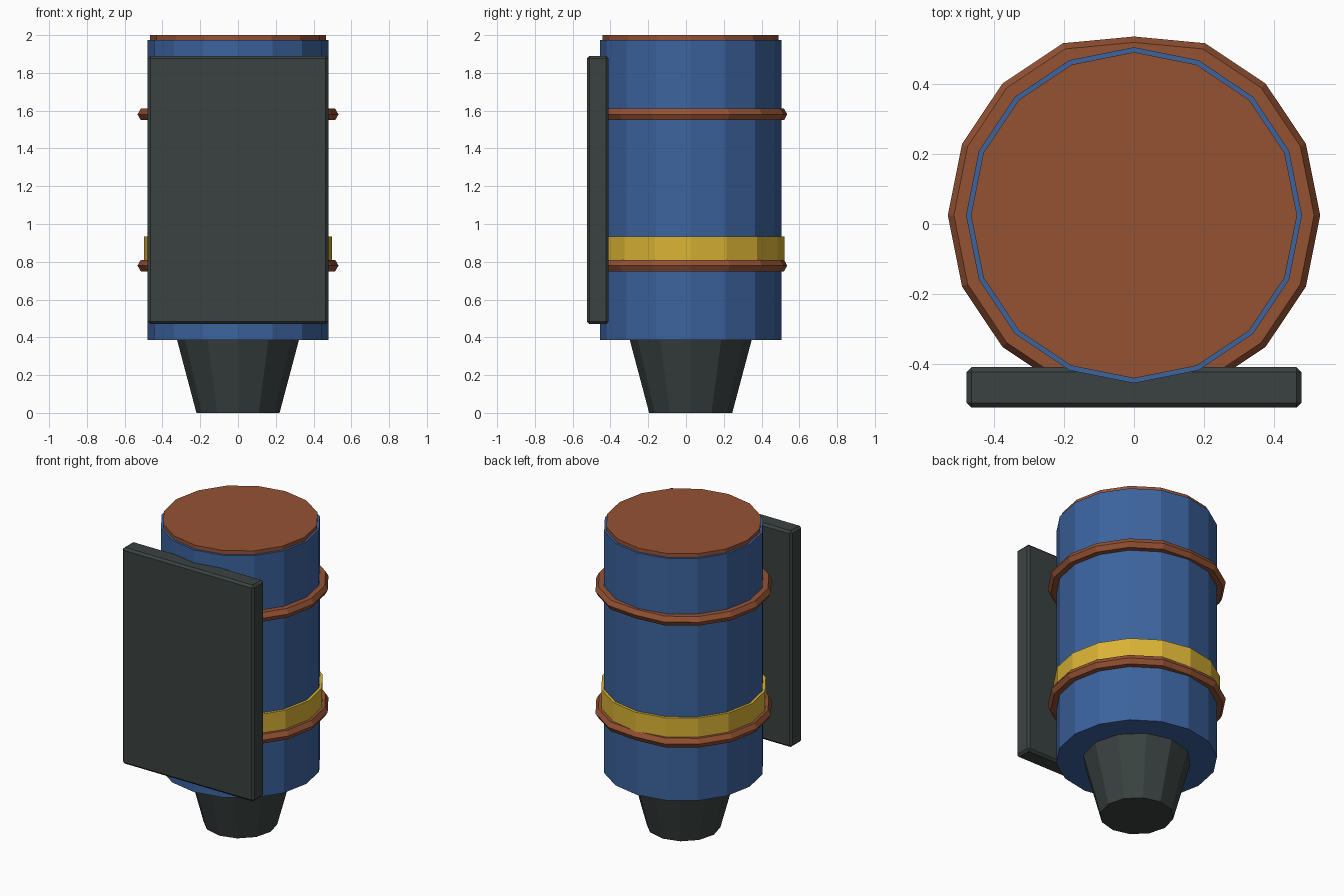
import bpy
import bmesh
import math

if "Cube" in bpy.data.objects:
    bpy.data.objects.remove(bpy.data.objects["Cube"])

CY = 0.025  # the drum axis sits slightly behind the origin


def material(name, rgb):
    m = bpy.data.materials.new(name)
    m.diffuse_color = (*rgb, 1)
    m.use_nodes = True
    m.node_tree.nodes["Principled BSDF"].inputs["Base Color"].default_value = m.diffuse_color
    return m


BLUE = material("blue", (0.045, 0.125, 0.34))
BROWN = material("rust_brown", (0.30, 0.085, 0.034))
YELLOW = material("yellow", (0.70, 0.45, 0.035))
DARK = material("dark_slate", (0.042, 0.055, 0.053))


def finish(name, bm, mat):
    bmesh.ops.recalc_face_normals(bm, faces=bm.faces)
    me = bpy.data.meshes.new(name)
    bm.to_mesh(me)
    bm.free()
    me.materials.append(mat)
    ob = bpy.data.objects.new(name, me)
    bpy.context.collection.objects.link(ob)
    return ob


def lathe(name, profile, sides, mat, closed=False, squash=1.0):
    """Revolve (radius, z) points; squash pulls in the front and back corners."""
    bm = bmesh.new()
    columns = []
    for i in range(sides):
        a = 2 * math.pi * i / sides
        k = squash if abs(math.cos(a)) < 0.01 else 1.0
        columns.append([bm.verts.new((r * k * math.cos(a), CY + r * k * math.sin(a), z))
                        for r, z in profile])
    n = len(profile)
    for i in range(sides):
        a, b = columns[i], columns[(i + 1) % sides]
        for j in range(n if closed else n - 1):
            k = (j + 1) % n
            bm.faces.new((a[j], b[j], b[k], a[k]))
    if not closed:
        bm.faces.new([c[0] for c in columns])
        bm.faces.new([c[-1] for c in columns])
    return finish(name, bm, mat)


# Drum, lid and tapered nozzle
lathe("drum", [(0.48, 0.385), (0.48, 1.975)], 16, BLUE)
lathe("lid", [(0.466, 1.96), (0.466, 2.0)], 16, BROWN)
lathe("nozzle", [(0.22, 0.0), (0.325, 0.395)], 12, DARK)

# Yellow stripe collar
lathe("collar", [(0.475, 0.79), (0.497, 0.79), (0.497, 0.935), (0.475, 0.935)],
      16, YELLOW, closed=True)

# Two hoops around the drum
for label, z in (("lower", 0.78), ("upper", 1.58)):
    section = [(0.497 + 0.035 * math.cos(t * math.pi / 3),
                z + 0.035 * math.sin(t * math.pi / 3)) for t in range(6)]
    lathe(label + "_hoop", section, 16, BROWN, closed=True, squash=0.96)

# Front panel with softened edges
bm = bmesh.new()
bmesh.ops.create_cube(bm, size=1)
for v in bm.verts:
    v.co = (v.co.x * 0.956, v.co.y * 0.116 - 0.467, v.co.z * 1.42 + 1.18)
bmesh.ops.bevel(bm, geom=bm.edges[:], offset=0.014, segments=1, affect='EDGES')
finish("front_panel", bm, DARK)
